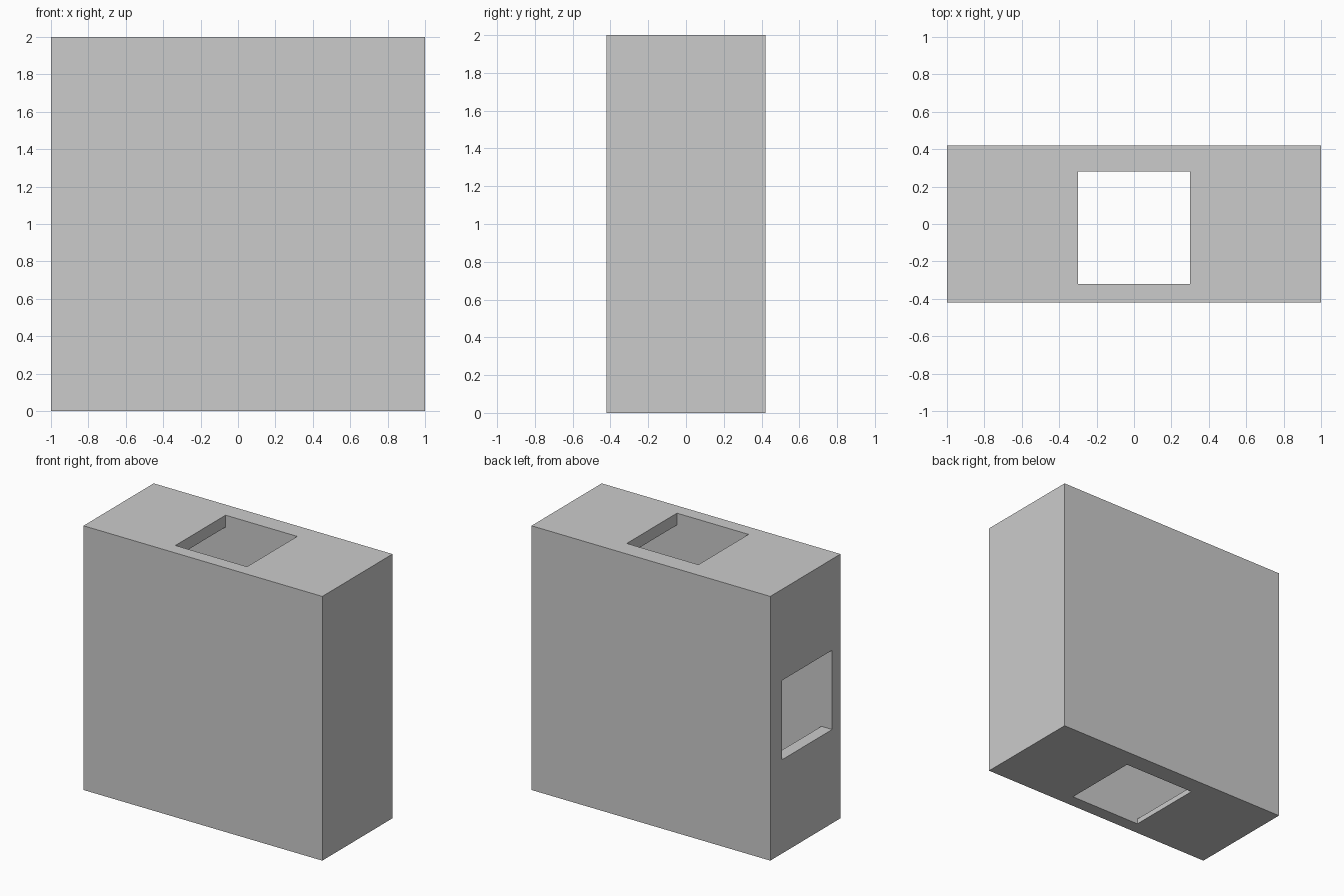
import bpy
import bmesh
from mathutils import Vector

if "Cube" in bpy.data.objects:
    bpy.data.objects.remove(bpy.data.objects["Cube"])


def box(name, x, y, z):
    """Axis-aligned box from three (min, max) ranges."""
    bm = bmesh.new()
    bmesh.ops.create_cube(bm, size=1.0)
    lo = Vector((x[0], y[0], z[0]))
    size = Vector((x[1], y[1], z[1])) - lo
    for v in bm.verts:
        v.co = Vector((lo[i] + (v.co[i] + 0.5) * size[i] for i in range(3)))
    mesh = bpy.data.meshes.new(name)
    bm.to_mesh(mesh)
    bm.free()
    obj = bpy.data.objects.new(name, mesh)
    bpy.context.collection.objects.link(obj)
    return obj


W, D, H = 1.0, 0.42, 2.0           # half width, half depth, height
Y = (-0.32, 0.28)                  # hollow interior, front to back
HOLE = 0.30                        # half size of the openings
T, FLOOR = 0.09, 0.04              # wall and floor thickness

# Closed front and back panels
box("front_panel", (-W, W), (-D, Y[0]), (0, H))
box("back_panel", (-W, W), (Y[1], D), (0, H))

# Top and bottom, each leaving a square opening in the middle
for side, sx in (("left", (-W, -HOLE)), ("right", (HOLE, W))):
    box("top_" + side, sx, Y, (H - T, H))
    box("bottom_" + side, sx, Y, (0, FLOOR))

# Closed right end
box("right_wall", (W - T, W), Y, (FLOOR, H - T))

# Left end with a square opening halfway up
box("left_wall_lower", (-W, -W + T), Y, (FLOOR, 0.71))
box("left_wall_upper", (-W, -W + T), Y, (1.31, H - T))
